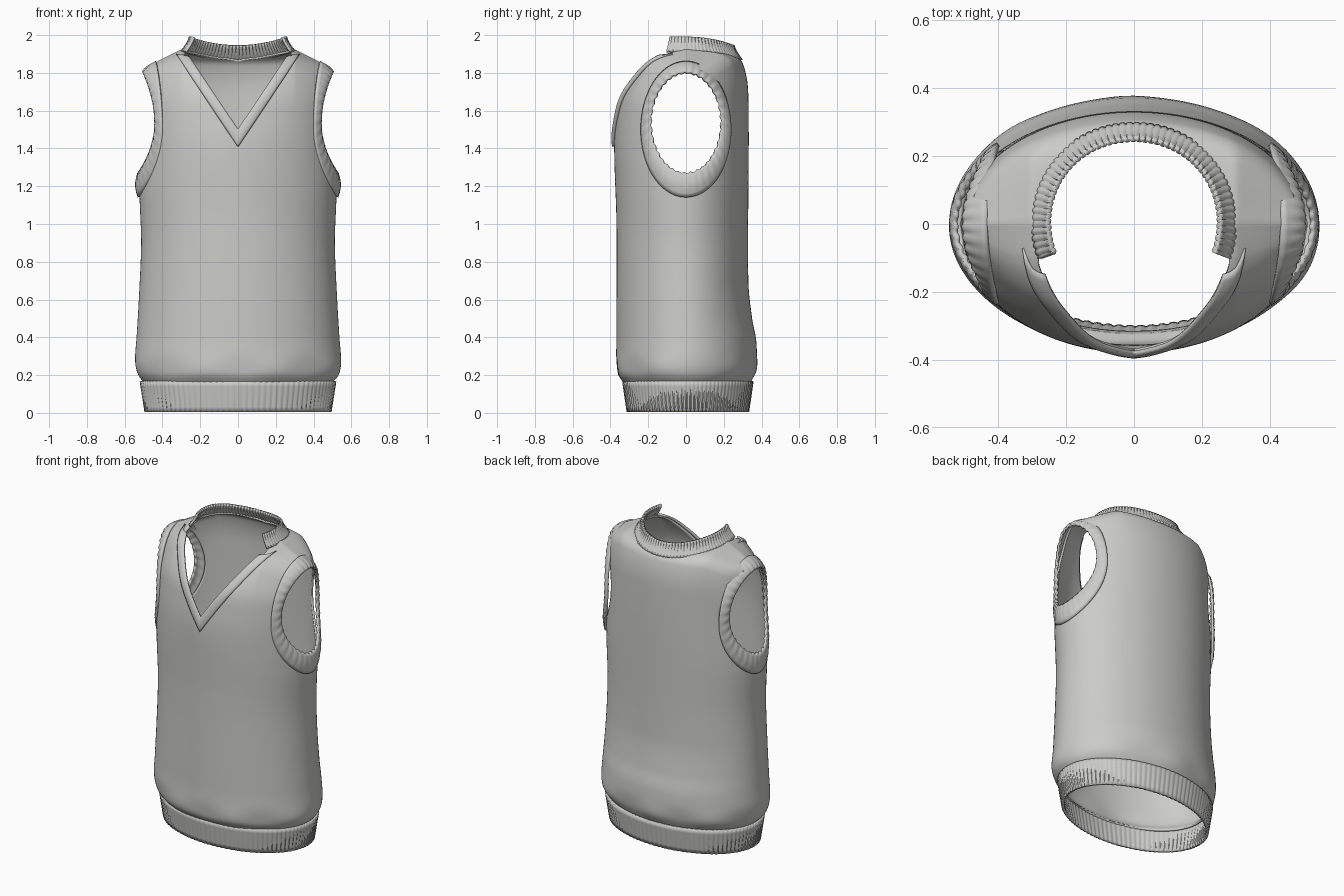
import bpy, bmesh
from math import sin, cos, pi, radians, exp, hypot, sqrt

cube = bpy.data.objects.get("Cube")
if cube:
    bpy.data.objects.remove(cube, do_unlink=True)

wool = bpy.data.materials.new("grey_wool")
wool.use_nodes = True
wool.diffuse_color = (0.6, 0.6, 0.58, 1)
wool.node_tree.nodes["Principled BSDF"].inputs["Base Color"].default_value = wool.diffuse_color


def curve(points):
    """Smooth profile through (height, value) points."""
    def slope(i):
        a, b = points[max(i - 1, 0)], points[min(i + 1, len(points) - 1)]
        return (b[1] - a[1]) / (b[0] - a[0])

    def value(z):
        z = min(max(z, points[0][0]), points[-1][0])
        i = 0
        while i < len(points) - 2 and z > points[i + 1][0]:
            i += 1
        (z0, p), (z1, q) = points[i], points[i + 1]
        h = z1 - z0
        t = (z - z0) / h
        s = t * t * (3 - 2 * t)
        return (p + (q - p) * s + h * t * (1 - t) ** 2 * slope(i)
                - h * t * t * (1 - t) * slope(i + 1))
    return value


def build(name, patches, thickness, offset=0, angle=50):
    """Join grids of points into one thick cloth object."""
    bm = bmesh.new()
    for rows in patches:
        grid = [[bm.verts.new(p) for p in row] for row in rows]
        for a, b in zip(grid, grid[1:]):
            for i in range(len(a) - 1):
                bm.faces.new((a[i], a[i + 1], b[i + 1], b[i]))
    bmesh.ops.remove_doubles(bm, verts=bm.verts, dist=0.0004)
    bmesh.ops.recalc_face_normals(bm, faces=bm.faces)
    mesh = bpy.data.meshes.new(name)
    bm.to_mesh(mesh)
    bm.free()
    mesh.materials.append(wool)
    obj = bpy.data.objects.new(name, mesh)
    bpy.context.collection.objects.link(obj)
    solid = obj.modifiers.new("thickness", "SOLIDIFY")
    solid.thickness = thickness
    solid.offset = offset
    bpy.ops.object.select_all(action="DESELECT")
    obj.select_set(True)
    bpy.context.view_layer.objects.active = obj
    bpy.ops.object.shade_smooth_by_angle(angle=radians(angle))
    return obj


def steps(n, start=0.0, end=1.0):
    return [start + (end - start) * i / n for i in range(n + 1)]


# Body profiles: half width, front depth and back depth by height
SEAM = 1.925
width = curve([(.15, .49), (.2, .53), (.27, .545), (.4, .537), (.6, .525),
               (.9, .513), (1.2, .522), (1.5, .51), (SEAM, .5)])
front = curve([(.15, .325), (.21, .365), (.4, .368), (1, .368), (1.4, .38), (1.55, .37),
               (1.68, .345), (1.8, .275), (1.86, .215), (1.9, .13), (SEAM, 0)])
back = curve([(.15, .335), (.23, .37), (.38, .372), (.5, .35), (.7, .33), (1.68, .33),
              (1.84, .305), (1.89, .26), (1.91, .18), (SEAM, 0)])


def shoulder_drop(x, z):
    t = min(max((z - 1.5) / .4, 0), 1)
    return .5 * max(0, x - .3) * t * t * (3 - 2 * t)


def body_point(z, a, depth, sy):
    x = width(z) * cos(a)
    return x, sy * depth(z) * sin(a), z - shoulder_drop(x, z)


def in_armhole(p):
    return hypot(p[1] / .215, (p[2] - 1.515) / .32) < 1


def in_neck(p):
    if p[1] < 0:
        return p[0] < min(.28, (p[2] - 1.46) / 1.55)
    return p[2] > 1.8 and hypot(p[0], p[1]) < .28


def find_edge(start, end, z, depth, sy, hole):
    """First angle from start towards end that lies outside the hole."""
    if not hole(body_point(z, start, depth, sy)):
        return start
    for a in steps(80, start, end):
        if not hole(body_point(z, a, depth, sy)):
            break
    b = a - (end - start) / 80
    for _ in range(14):
        m = (a + b) / 2
        if hole(body_point(z, m, depth, sy)):
            b = m
        else:
            a = m
    return a


def crease(p):
    """Soft gathers where the cloth meets the hem."""
    x, y, z = p
    k = 1 + .014 * exp(-((z - .23) / .06) ** 2) * sin(17 * x + 5 * y)
    return x * k, y * k, z


# Body: front and back panels with neck and arm openings
heights = steps(95, .15, 1.75) + steps(26, 1.755, 1.9) + steps(10, 1.902, SEAM)
patches = []
for depth, sy in ((front, -1), (back, 1)):
    half = []
    for z in heights:
        a0 = find_edge(0, pi / 2, z, depth, sy, in_armhole)
        a1 = find_edge(pi / 2, 0, z, depth, sy, in_neck)
        half.append([body_point(z, a, depth, sy) for a in steps(28, a0, a1)])
    for sx in (-1, 1):
        patches.append([[crease((sx * x, y, z)) for x, y, z in row] for row in half])
build("vest_body", patches, .012, -1)

# Hem: ribbed band around the bottom
rows = []
for t in steps(6):
    row = []
    for i in range(385):
        a = 2 * pi * i / 384
        r = 1 + (.008 if i % 4 < 2 else -.004) * (1 - .5 * t)
        y = (.315 + .025 * t) * sin(a) + .01
        row.append(((.485 + .027 * t) * r * cos(a), y * r, .005 + .163 * t))
    rows.append(row)
build("hem_band", [rows], .014, angle=35)

# Neck trim: two straps meeting in a V at the front
patches = []
for sx in (-1, 1):
    rows = []
    for t in steps(40):
        row = []
        for s in steps(5):
            x = t * (.26 + .065 * s)
            z = (1.5 - .09 * s) * (1 - t) + (1.885 + .012 * s) * t
            z0 = z + shoulder_drop(x, z)
            y = -front(z0) * sqrt(1 - (x / width(z0)) ** 2)
            row.append((sx * x, y - .004 - .006 * sin(pi * s), z))
        rows.append(row)
    patches.append(rows)
build("neck_v_trim", patches, .014)

# Collar: raised ribbed band around the back of the neck
rows = []
for s in steps(6):
    row = []
    for i, a in enumerate(steps(220, radians(-21), radians(201))):
        rise = max(0, sin(a)) ** 2
        r = .252 + .045 * s ** 1.4 + (.002 if i % 4 < 2 else -.002)
        top, low = 1.99 - .045 * rise, 1.912 - .045 * rise
        row.append((r * cos(a), r * sin(a) * (1 - .03 * rise) + .005, top + (low - top) * s))
    rows.append(row)
build("collar_band", [rows], .014)

# Armhole trims: gathered bands around each arm opening
for side, sx in (("left", 1), ("right", -1)):
    rows = []
    for s in steps(6):
        row = []
        for i in range(145):
            a = 2 * pi * i / 144
            c, h = cos(a), sin(a)
            pleat = .004 * sin(a * 36) * (1 - s)
            y = (.183 + .052 * s + pleat) * c
            z = 1.535 - .035 * s + (.265 + .092 * s + pleat) * h
            inner = .435 + (.065 if h > 0 else .09) * h * h
            outer = .4 + (.032 if h > 0 else .125) * h * h
            x = inner + (outer - inner) * s + .012 * sin(pi * s) + pleat * .6
            row.append((sx * x, y, z))
        rows.append(row)
    build(side + "_armhole_trim", [rows], .014)
